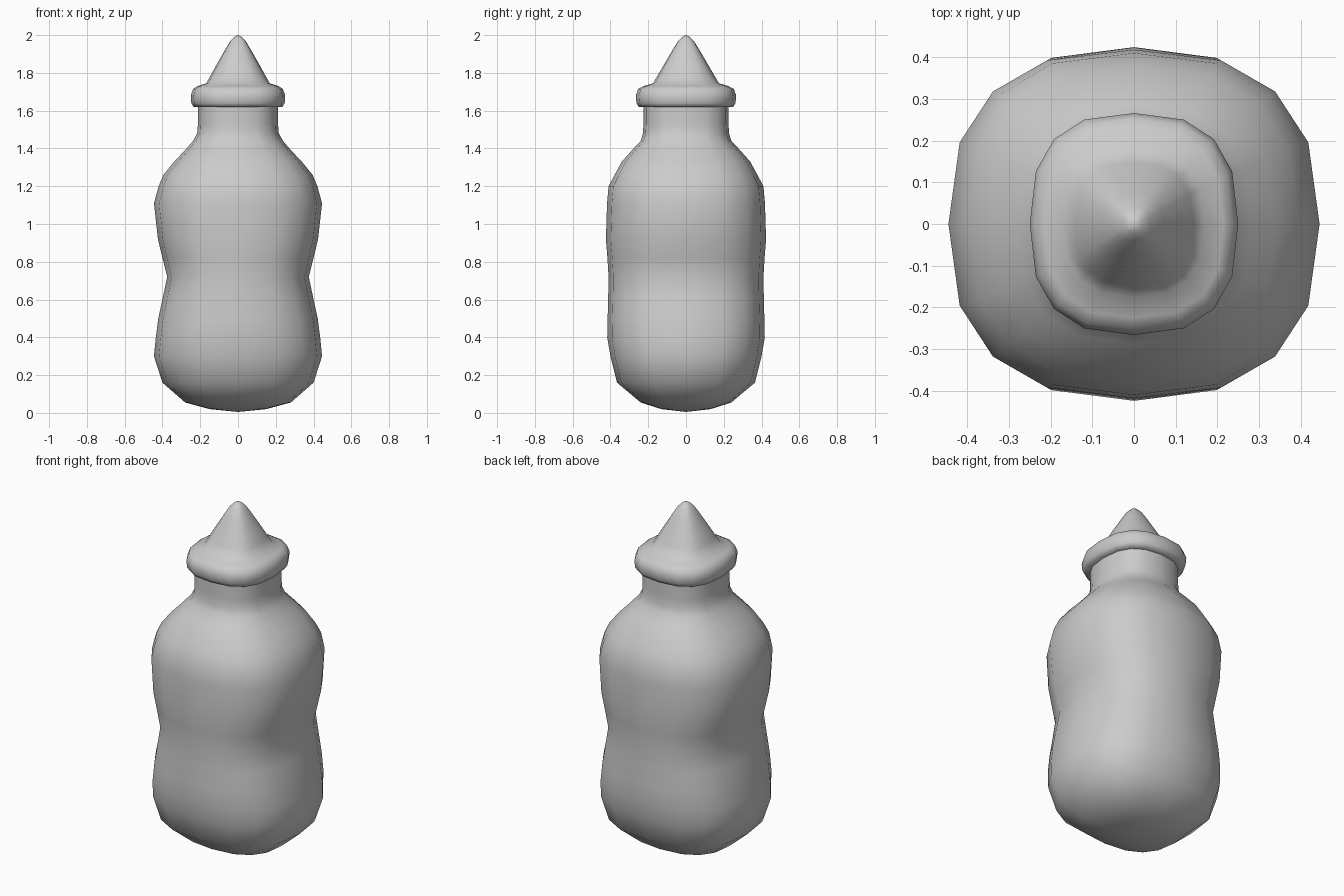
import bpy, bmesh
from math import cos, sin, pi, copysign

if "Cube" in bpy.data.objects:
    bpy.data.objects.remove(bpy.data.objects["Cube"])

SIDES = 16


def squircle(rx, ry, z, n):
    """One rounded-square cross-section."""
    pts = []
    for i in range(SIDES):
        a = 2 * pi * i / SIDES
        c, s = round(cos(a), 6), round(sin(a), 6)
        pts.append((rx * copysign(abs(c) ** (2 / n), c),
                    ry * copysign(abs(s) ** (2 / n), s), z))
    return pts


def loft(name, profile, n, bottom=None, top=None):
    """Skin a stack of (z, rx, ry) sections, closing to a pole where given."""
    bm = bmesh.new()
    rings = [[bm.verts.new(p) for p in squircle(rx, ry, z, n)]
             for z, rx, ry in profile]
    for lo, hi in zip(rings, rings[1:]):
        for i in range(SIDES):
            j = (i + 1) % SIDES
            bm.faces.new((lo[i], lo[j], hi[j], hi[i]))
    for z, ring in ((bottom, rings[0]), (top, rings[-1])):
        if z is not None:
            pole = bm.verts.new((0, 0, z))
            for i in range(SIDES):
                bm.faces.new((ring[i], ring[(i + 1) % SIDES], pole))
    bmesh.ops.recalc_face_normals(bm, faces=bm.faces[:])
    for f in bm.faces:
        f.smooth = True
    mesh = bpy.data.meshes.new(name)
    bm.to_mesh(mesh)
    bm.free()
    obj = bpy.data.objects.new(name, mesh)
    bpy.context.collection.objects.link(obj)
    return obj


# Bottle: round base, side grips pinched in x, shoulders and neck
loft("bottle", [
    (0.02, 0.15, 0.13), (0.055, 0.28, 0.24), (0.16, 0.40, 0.365),
    (0.30, 0.445, 0.40), (0.40, 0.435, 0.417), (0.50, 0.422, 0.415),
    (0.61, 0.398, 0.412), (0.72, 0.375, 0.41), (0.82, 0.40, 0.416),
    (0.92, 0.424, 0.424), (1.11, 0.445, 0.418), (1.20, 0.42, 0.41),
    (1.26, 0.395, 0.378), (1.33, 0.338, 0.34), (1.39, 0.281, 0.287),
    (1.44, 0.238, 0.24), (1.48, 0.216, 0.228), (1.53, 0.212, 0.225),
    (1.63, 0.212, 0.225),
], 2.53, bottom=0.005)

# Collar ring and teat on top
loft("collar_and_teat", [
    (1.62, 0.20, 0.215), (1.62, 0.235, 0.25), (1.64, 0.247, 0.262),
    (1.68, 0.25, 0.266), (1.715, 0.238, 0.253), (1.73, 0.215, 0.225),
    (1.745, 0.168, 0.175), (1.79, 0.143, 0.148), (1.85, 0.11, 0.113),
    (1.92, 0.07, 0.072), (1.97, 0.04, 0.041), (1.99, 0.02, 0.02),
], 2.6, top=2.0)
